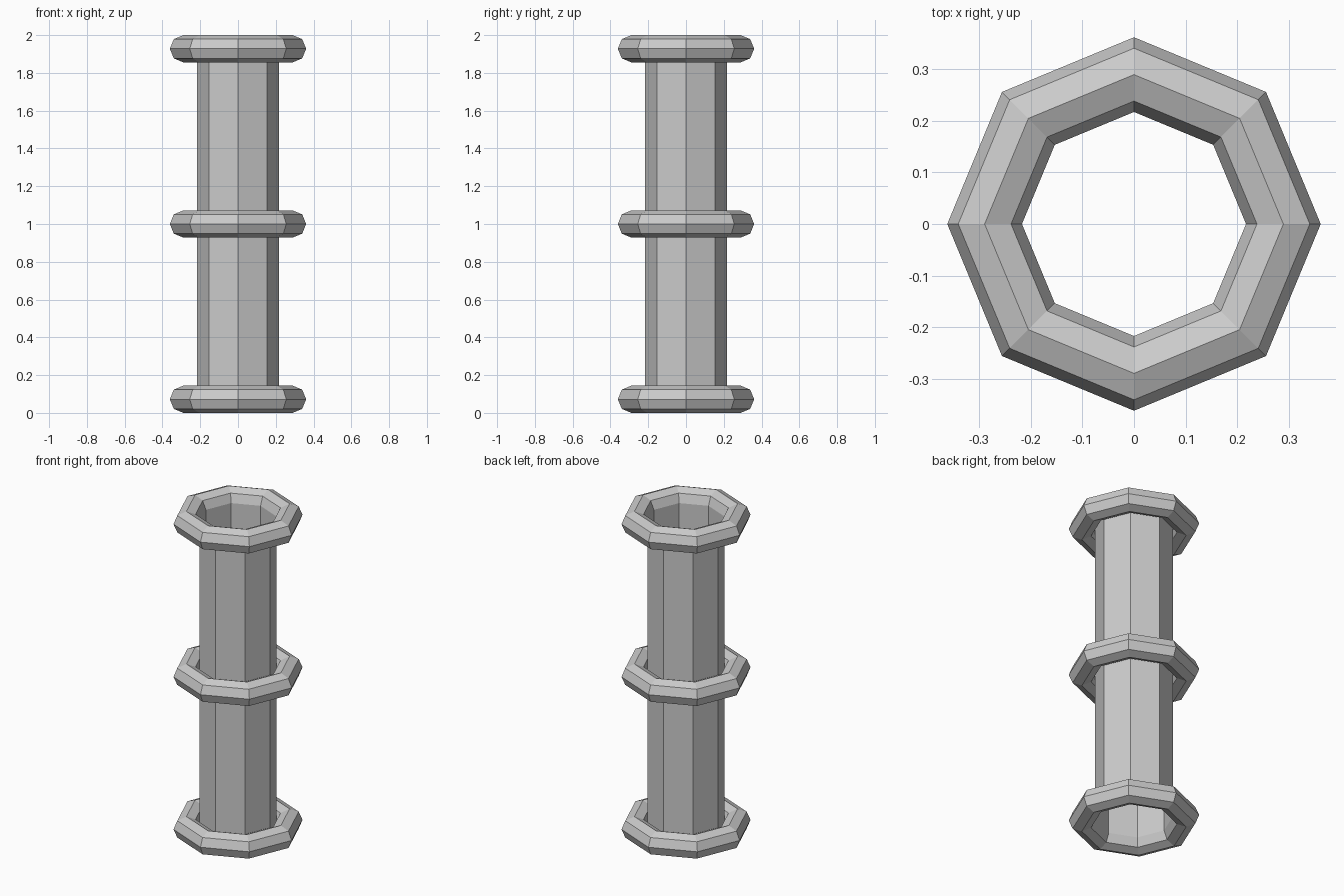
import bpy

if "Cube" in bpy.data.objects:
    bpy.data.objects.remove(bpy.data.objects["Cube"])

SIDES = 8
MAJOR, MINOR = 0.2887, 0.0722
HEIGHT = 2.0


def add_ring(name, z):
    bpy.ops.mesh.primitive_torus_add(
        major_segments=SIDES, minor_segments=8,
        major_radius=MAJOR, minor_radius=MINOR, location=(0, 0, z))
    bpy.context.object.name = name


# Open octagonal tube running between the centres of the end rings
bpy.ops.mesh.primitive_cylinder_add(
    vertices=SIDES, radius=MAJOR - MINOR, depth=HEIGHT - 2 * MINOR,
    end_fill_type='NOTHING', location=(0, 0, HEIGHT / 2))
bpy.context.object.name = "pipe_tube"

# Collar rings at the bottom, middle and top
add_ring("bottom_ring", MINOR)
add_ring("middle_ring", HEIGHT / 2)
add_ring("top_ring", HEIGHT - MINOR)
